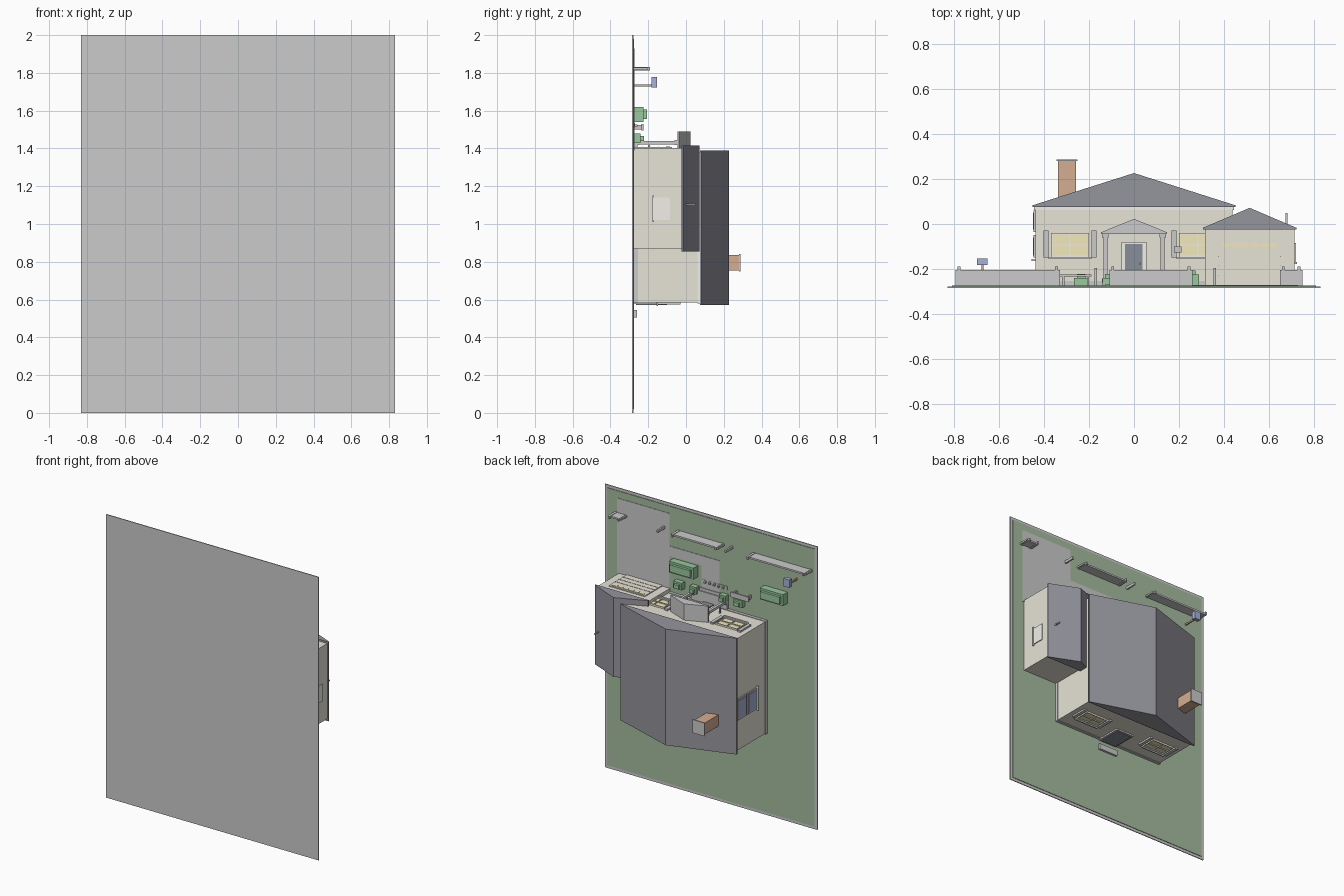
import bpy, bmesh

# The house lies on its back: its "up" is +y and its street side faces +z.
MATS = {}
COLOURS = {
    "cream": (0.80, 0.77, 0.68), "roof": (0.30, 0.30, 0.34), "lawn": (0.38, 0.50, 0.35),
    "bush": (0.32, 0.58, 0.34), "brick": (0.66, 0.42, 0.28), "blue": (0.38, 0.45, 0.68),
    "glass": (0.90, 0.82, 0.50), "door": (0.25, 0.27, 0.31), "trim": (0.88, 0.87, 0.82),
}


def paint(ob, colour):
    if not colour:
        return
    if colour not in MATS:
        MATS[colour] = bpy.data.materials.new(colour)
        MATS[colour].diffuse_color = (*COLOURS[colour], 1)
    ob.data.materials.append(MATS[colour])


def finish(bm, name, colour):
    me = bpy.data.meshes.new(name)
    bmesh.ops.recalc_face_normals(bm, faces=bm.faces)
    bm.to_mesh(me)
    bm.free()
    ob = bpy.data.objects.new(name, me)
    bpy.context.collection.objects.link(ob)
    paint(ob, colour)
    return ob


def box(name, x0, x1, y0, y1, z0, z1, colour=None):
    bm = bmesh.new()
    bmesh.ops.create_cube(bm, size=1)
    for v in bm.verts:
        v.co.x = x1 if v.co.x > 0 else x0
        v.co.y = y1 if v.co.y > 0 else y0
        v.co.z = z1 if v.co.z > 0 else z0
    return finish(bm, name, colour)


def prism(name, profile, z0, z1, colour=None):
    bm = bmesh.new()
    face = bm.faces.new([bm.verts.new((x, y, z0)) for x, y in profile])
    new = bmesh.ops.extrude_face_region(bm, geom=[face])["geom"]
    for v in new:
        if isinstance(v, bmesh.types.BMVert):
            v.co.z = z1
    return finish(bm, name, colour)


def gable(name, x0, x1, eave, ridge, z0, z1, colour):
    t = 0.008
    prism(name, [(x0, eave), (x1, eave), (x1, eave + t), ((x0 + x1) / 2, ridge), (x0, eave + t)],
          z0, z1, colour)


def window(name, x0, x1, y0, y1, z, out):
    """Glazed window on a wall facing +z or -z (out = +1 / -1)."""
    def slab(part, a, b, c, d, depth, colour):
        box(name + part, a, b, c, d, min(z, z + out * depth), max(z, z + out * depth), colour)
    slab("_glass", x0, x1, y0, y1, 0.006, "glass")
    f = 0.006
    for i in range(3):
        x = x0 + (x1 - x0 - f) * i / 2
        slab("_upright", x, x + f, y0, y1, 0.012, "trim")
        y = y0 + (y1 - y0 - f) * i / 2
        slab("_rail", x0, x1, y, y + f, 0.012, "trim")
    slab("_sill", x0 - 0.01, x1 + 0.01, y0 - 0.01, y0, 0.02, "trim")


G = -0.275   # ground level

# plot
box("base", -0.83, 0.83, -0.285, -0.279, 0, 2)
box("lawn", -0.81, 0.81, -0.28, G, 0.02, 1.98, "lawn")
box("driveway", 0.32, 0.73, G, G + 0.003, 1.39, 1.93)
box("side_path", -0.07, 0.33, G, G + 0.003, 1.63, 1.70)
box("front_path", -0.07, 0.07, G, G + 0.0035, 1.47, 1.70)

# main house
box("main_walls", -0.44, 0.44, G, 0.078, 0.585, 1.375, "cream")
box("main_plinth", -0.444, 0.444, G, G + 0.02, 0.581, 1.379)
gable("main_roof", -0.453, 0.453, 0.075, 0.227, 0.57, 1.39, "roof")
box("eave_trim", -0.446, 0.446, 0.062, 0.075, 0.579, 1.381, "trim")

# chimney
box("chimney", -0.338, -0.258, 0.08, 0.28, 0.755, 0.835, "brick")
box("chimney_cap", -0.345, -0.251, 0.28, 0.288, 0.748, 0.842)

# garage
box("garage_walls", 0.316, 0.715, G, -0.022, 0.87, 1.402, "cream")
gable("garage_roof", 0.307, 0.724, -0.025, 0.072, 0.855, 1.415, "roof")
box("garage_door", 0.375, 0.655, G, -0.075, 1.40, 1.408, "cream")
for i in range(6):
    x = 0.392 + i * 0.042
    box("garage_door_pane", x, x + 0.034, -0.105, -0.085, 1.405, 1.411, "glass")
for i in range(3):
    y = -0.23 + i * 0.042
    box("garage_door_rib", 0.375, 0.655, y, y + 0.003, 1.405, 1.41, "cream")
box("garage_side_window", 0.714, 0.721, -0.17, -0.085, 1.02, 1.14, "trim")
box("garage_side_sill", 0.714, 0.727, -0.178, -0.17, 1.01, 1.15, "trim")
for x, top in ((0.35, 0.035), (0.68, 0.05)):
    box("roof_vent", x - 0.004, x + 0.004, -0.01, top, 1.10, 1.108)

# front and back windows with shutters
for s in (-1, 1):
    a, b = sorted((s * 0.20, s * 0.37))
    window("front_window", a, b, -0.147, -0.04, 1.375, 1)
    window("back_window", a, b, -0.147, -0.04, 0.585, -1)
    for c in (0.178, 0.392):
        for z0, z1 in ((1.375, 1.387), (0.573, 0.585)):
            box("shutter", s * c - 0.012, s * c + 0.012, -0.15, -0.03, z0, z1)

# left side windows
for y0, y1 in ((-0.15, -0.05), (-0.035, 0.06)):
    box("side_window_frame", -0.448, -0.439, y0, y1, 0.80, 0.95)
    box("side_window_glass", -0.451, -0.44, y0 + 0.01, y1 - 0.01, 0.812, 0.938, "blue")
box("side_window_sill", -0.456, -0.44, -0.165, -0.155, 0.79, 0.96, "trim")

# back door and step
box("back_door_frame", -0.072, 0.072, G, -0.09, 0.576, 0.586, "trim")
box("back_door", -0.062, 0.062, -0.265, -0.10, 0.571, 0.58, "door")
box("back_step", -0.075, 0.075, G, -0.26, 0.505, 0.545)

# front door and porch
box("front_door_frame", -0.055, 0.055, G, -0.08, 1.374, 1.384, "trim")
box("front_door", -0.04, 0.038, -0.255, -0.09, 1.38, 1.39, "door")
box("door_knob", 0.022, 0.03, -0.18, -0.172, 1.388, 1.398)
box("porch_floor", -0.14, 0.14, G, -0.258, 1.375, 1.455)
box("porch_step", -0.08, 0.08, G, -0.266, 1.455, 1.475)
gable("porch_roof", -0.147, 0.147, -0.045, 0.023, 1.375, 1.49, None)
for s in (-1, 1):
    x = s * 0.128
    box("porch_column", x - 0.009, x + 0.009, -0.26, -0.045, 1.422, 1.44)
    box("column_base", x - 0.014, x + 0.014, -0.26, -0.245, 1.417, 1.445)
    box("column_capital", x - 0.014, x + 0.014, -0.06, -0.045, 1.417, 1.445)
    box("porch_rail", x - 0.005, x + 0.005, -0.20, -0.19, 1.375, 1.43)
    box("wall_lamp", s * 0.195 - 0.017, s * 0.195 + 0.017, -0.126, -0.10, 1.375, 1.405) if s > 0 else None

# hedges and shrubs
for x0, x1 in ((0.10, 0.29), (-0.60, -0.42)):
    box("hedge", x0, x1, G, -0.225, 1.54, 1.62, "bush")
    box("hedge_top", x0 + 0.015, x1 - 0.015, -0.225, -0.207, 1.555, 1.605, "bush")
for x in (-0.235, -0.115, 0.115, 0.235):
    w = 0.033 if abs(x) > 0.2 else 0.025
    box("shrub", x - w, x + w, G, -0.24, 1.43, 1.48, "bush")
    box("shrub_top", x - w * 0.6, x + w * 0.6, -0.24, -0.222, 1.44, 1.467, "bush")

# flower edging
box("flower_bed", -0.13, 0.07, G, -0.27, 1.51, 1.535)
for i in range(5):
    x = -0.11 + i * 0.035
    box("edging_post", x, x + 0.012, -0.27, -0.258, 1.516, 1.528)

# bench
box("bench_seat", -0.33, -0.19, -0.235, -0.225, 1.495, 1.53)
for x in (-0.32, -0.21):
    box("bench_leg", x, x + 0.01, G, -0.235, 1.50, 1.525)

# street wall and posts
for x0, x1 in ((-0.795, -0.33), (-0.11, 0.26), (0.65, 0.75)):
    box("street_wall", x0, x1, G, -0.204, 1.816, 1.828)
    for x in (x0 + 0.015, x1 - 0.015):
        box("wall_post", x - 0.006, x + 0.006, G, -0.19, 1.813, 1.831)
for x in (-0.17, 0.36):
    box("gate_post", x - 0.006, x + 0.006, G, -0.195, 1.813, 1.831)

# letter box
box("letter_box_post", -0.68, -0.67, G, -0.182, 1.727, 1.738, "brick")
box("letter_box", -0.70, -0.653, -0.182, -0.153, 1.722, 1.778, "blue")
